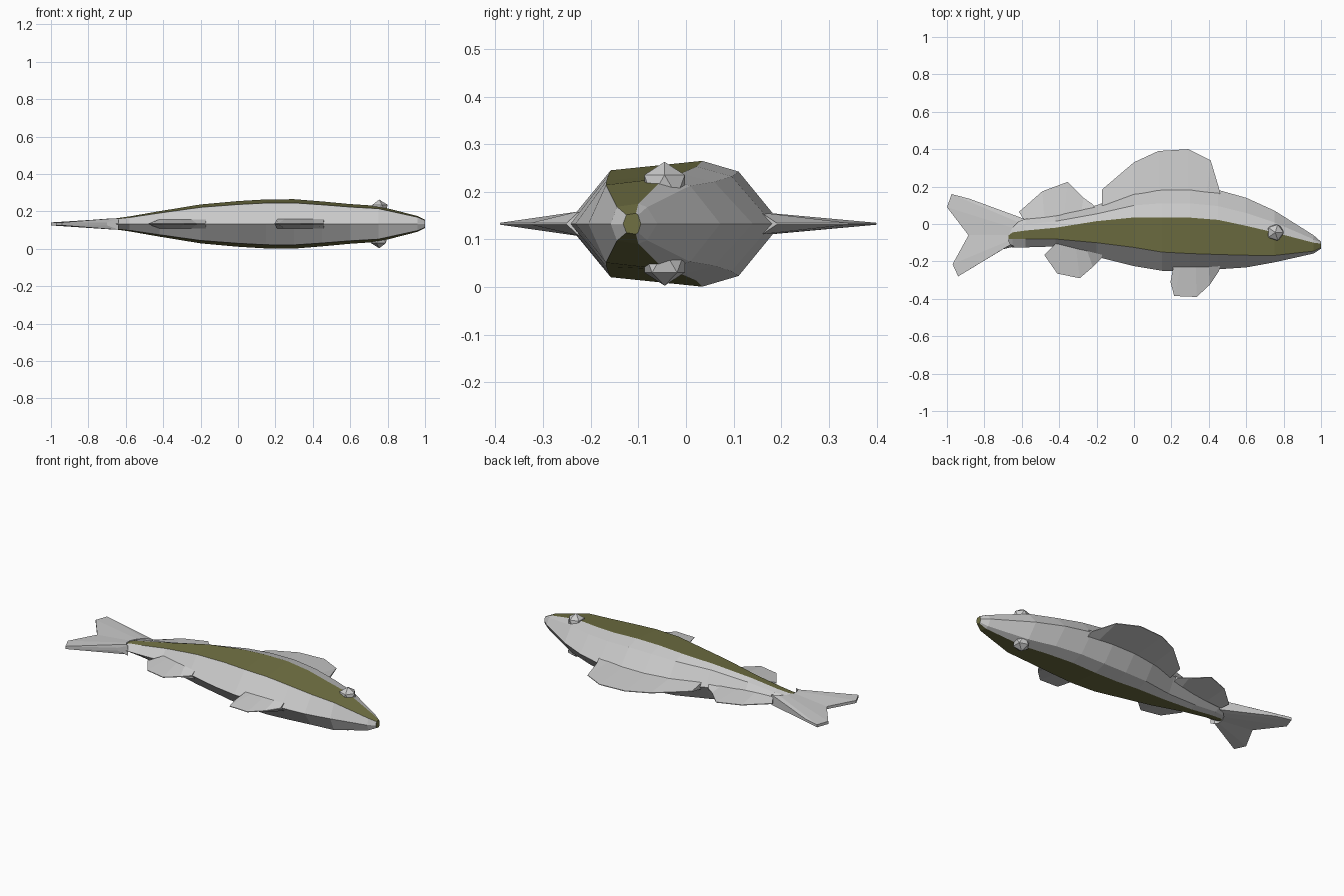
import bpy, bmesh

ZC = 0.133  # mid plane of the fish lying on its side


def material(name, rgb):
    m = bpy.data.materials.new(name)
    m.diffuse_color = (*rgb, 1)
    return m


def finish(bm, name, mats=()):
    bmesh.ops.recalc_face_normals(bm, faces=bm.faces)
    me = bpy.data.meshes.new(name)
    bm.to_mesh(me)
    bm.free()
    for m in mats:
        me.materials.append(m)
    ob = bpy.data.objects.new(name, me)
    bpy.context.collection.objects.link(ob)
    return ob


grey = material("grey", (0.8, 0.8, 0.8))
olive = material("olive", (0.16, 0.16, 0.055))

# body stations: x, back ridge, stripe top, stripe bottom, belly ridge, half width
stations = [
    (-0.69, -0.03, -0.075, -0.083, -0.12, 0.022),
    (-0.65, 0.01, -0.045, -0.08, -0.125, 0.03),
    (-0.58, 0.035, -0.035, -0.08, -0.125, 0.04),
    (-0.42, 0.055, -0.02, -0.08, -0.12, 0.068),
    (-0.20, 0.10, 0.015, -0.10, -0.175, 0.104),
    (0.00, 0.175, 0.035, -0.125, -0.225, 0.122),
    (0.15, 0.20, 0.035, -0.15, -0.25, 0.131),
    (0.30, 0.20, 0.034, -0.158, -0.25, 0.132),
    (0.45, 0.182, 0.022, -0.163, -0.242, 0.12),
    (0.60, 0.14, -0.01, -0.167, -0.232, 0.106),
    (0.75, 0.072, -0.045, -0.168, -0.205, 0.096),
    (0.96, -0.06, -0.1, -0.145, -0.158, 0.042),
    (1.00, -0.095, -0.105, -0.125, -0.132, 0.022),
]

# body with an olive stripe along each flank
bm = bmesh.new()
rings = []
for x, back, st, sb, belly, w in stations:
    half = [(st + (back - st) * 0.46, 0.83 * w), (st, w), (sb, 0.85 * w)]
    loop = [(back, 0)] + half + [(belly, 0)] + [(y, -z) for y, z in reversed(half)]
    rings.append([bm.verts.new((x, y, ZC + z)) for y, z in loop])
for a, b in zip(rings, rings[1:]):
    for i in range(8):
        j = (i + 1) % 8
        f = bm.faces.new((a[i], a[j], b[j], b[i]))
        f.material_index = 1 if i in (2, 5) else 0
bm.faces.new(rings[0])
bm.faces.new(rings[-1]).material_index = 1
finish(bm, "body", (grey, olive))


def fin(name, base, tip, t, tip_t=0.002):
    """Wedge-shaped fin: thick at the base line, thin at the tip line."""
    bm = bmesh.new()
    rows = []
    for (bx, by), (tx, ty) in zip(base, tip):
        pts = [(bx, by, t), (tx, ty, tip_t), (tx, ty, -tip_t), (bx, by, -t)]
        rows.append([bm.verts.new((x, y, ZC + z)) for x, y, z in pts])
    for a, b in zip(rows, rows[1:]):
        for i in range(4):
            j = (i + 1) % 4
            bm.faces.new((a[i], a[j], b[j], b[i]))
    bm.faces.new(rows[0])
    bm.faces.new(rows[-1])
    return finish(bm, name)


# fins along the back
fin("front_back_fin",
    [(-0.17, 0.08), (0.0, 0.155), (0.13, 0.18), (0.29, 0.18), (0.39, 0.17), (0.46, 0.16)],
    [(-0.17, 0.185), (0.0, 0.33), (0.13, 0.39), (0.29, 0.4), (0.41, 0.34), (0.455, 0.19)], 0.022)
fin("rear_back_fin",
    [(-0.59, 0.025), (-0.48, 0.035), (-0.37, 0.05), (-0.28, 0.07), (-0.21, 0.085)],
    [(-0.615, 0.065), (-0.49, 0.175), (-0.355, 0.225), (-0.27, 0.14), (-0.22, 0.105)], 0.02)

# fins along the belly
fin("front_belly_fin",
    [(0.21, -0.23), (0.25, -0.23), (0.33, -0.23), (0.4, -0.23), (0.46, -0.225)],
    [(0.195, -0.31), (0.215, -0.385), (0.335, -0.39), (0.405, -0.325), (0.455, -0.25)], 0.025)
fin("rear_belly_fin",
    [(-0.42, -0.105), (-0.38, -0.11), (-0.31, -0.13), (-0.25, -0.145), (-0.17, -0.165)],
    [(-0.48, -0.165), (-0.41, -0.265), (-0.29, -0.29), (-0.22, -0.23), (-0.175, -0.185)], 0.024)

# forked tail
fin("tail_fin",
    [(-0.58, 0.025), (-0.62, 0.01), (-0.65, -0.02), (-0.67, -0.06),
     (-0.67, -0.09), (-0.66, -0.11), (-0.64, -0.12)],
    [(-0.88, 0.135), (-0.975, 0.16), (-1.0, 0.09), (-0.885, -0.06),
     (-0.97, -0.215), (-0.94, -0.28), (-0.7, -0.135)], 0.03, 0.008)

# eyes, one on each flank
for side, name in ((1, "upper_eye"), (-1, "lower_eye")):
    bm = bmesh.new()
    bmesh.ops.create_icosphere(bm, subdivisions=1, radius=0.05)
    bmesh.ops.translate(bm, verts=bm.verts, vec=(0.755, -0.045, ZC + side * 0.08))
    finish(bm, name)
